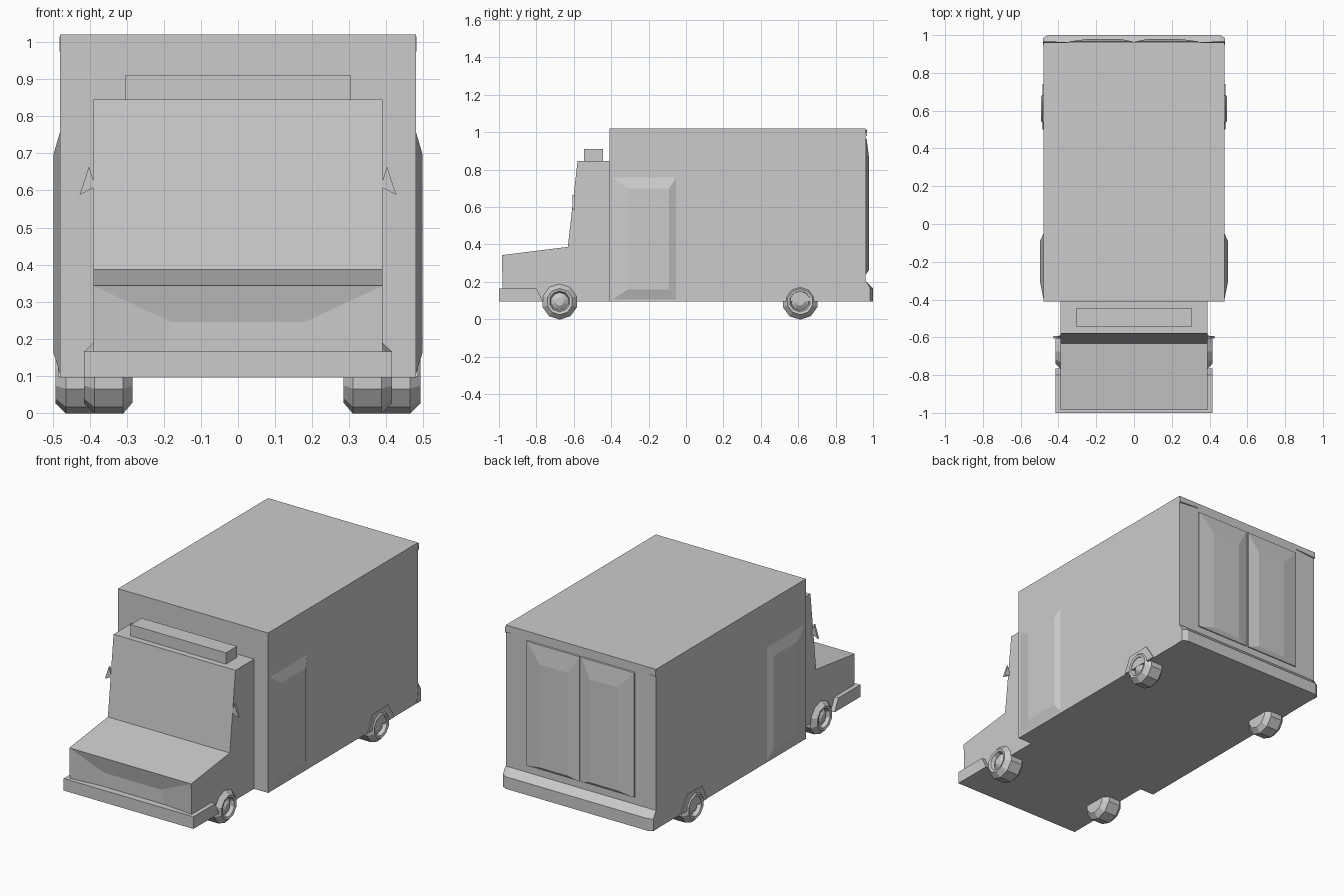
import bpy, bmesh
from math import pi, cos, sin
from mathutils import Vector

if "Cube" in bpy.data.objects:
    bpy.data.objects.remove(bpy.data.objects["Cube"])


def finish(name, bm):
    bmesh.ops.recalc_face_normals(bm, faces=bm.faces[:])
    me = bpy.data.meshes.new(name)
    bm.to_mesh(me)
    bm.free()
    ob = bpy.data.objects.new(name, me)
    bpy.context.collection.objects.link(ob)
    return ob


def loft(name, rings):
    """Skin a list of closed rings and cap both ends."""
    bm = bmesh.new()
    rs = [[bm.verts.new(p) for p in r] for r in rings]
    n = len(rs[0])
    for a, b in zip(rs, rs[1:]):
        for i in range(n):
            j = (i + 1) % n
            bm.faces.new((a[i], a[j], b[j], b[i]))
    bm.faces.new(rs[0])
    bm.faces.new(rs[-1])
    return finish(name, bm)


def extrude_x(name, yz, x0, x1):
    return loft(name, [[(x, y, z) for y, z in yz] for x in (x0, x1)])


def box(name, x0, x1, y0, y1, z0, z1):
    return extrude_x(name, [(y0, z0), (y1, z0), (y1, z1), (y0, z1)], x0, x1)


def rect(u0, u1, v0, v1):
    return [(u0, v0), (u1, v0), (u1, v1), (u0, v1)]


# Cargo box
box("cargo_box", -0.48, 0.48, -0.41, 0.96, 0.095, 1.02)

# Cab, with a shallow grille recess in the nose
cab = extrude_x("cab", [(-0.978, 0.095), (-0.985, 0.343), (-0.632, 0.387),
                        (-0.58, 0.845), (-0.40, 0.845), (-0.40, 0.095)], -0.39, 0.39)
bm = bmesh.new()
bm.from_mesh(cab.data)
nose = min(bm.faces, key=lambda f: f.calc_center_median().y)
bmesh.ops.inset_region(bm, faces=[nose], thickness=0.06)
for v in nose.verts:
    side = 1 if v.co.x > 0 else -1
    top = v.co.z > 0.2
    v.co = (side * (0.18 if top else 0.21), -0.962, 0.245 if top else 0.14)
bm.to_mesh(cab.data)
bm.free()

# Bumpers
extrude_x("front_bumper", [(-1, 0.095), (-0.765, 0.095), (-0.80, 0.165), (-1, 0.165)],
          -0.415, 0.415)
loft("rear_bumper", [[(x, 0.95, 0.095), (x, y, 0.095), (x, y, 0.165), (x, 0.962, 0.205)]
                     for x, y in ((-0.482, 0.985), (-0.455, 1), (0.455, 1), (0.482, 0.985))])

# Roof light bar
box("light_bar", -0.305, 0.305, -0.545, -0.445, 0.84, 0.91)

# Rear doors and top trim
for s, side in ((-1, "right"), (1, "left")):
    loft("rear_door_" + side, [
        [(s * u, 0.955, v) for u, v in rect(0.006, 0.345, 0.245, 0.97)],
        [(s * u, 0.966, v) for u, v in rect(0.006, 0.345, 0.245, 0.965)],
        [(s * u, 0.979, v) for u, v in rect(0.07, 0.25, 0.265, 0.86)]])
    loft("rear_top_corner_" + side, [
        [(s * 0.482, 0.95, 0.975), (s * 0.482, 0.967, 0.98), (s * 0.482, 0.967, 1.015)],
        [(s * 0.35, 0.95, 0.985), (s * 0.35, 0.963, 0.99), (s * 0.35, 0.963, 1.015)]])

# Side doors, mirrors, rear fenders and wheels
for s, side in ((-1, "left"), (1, "right")):
    loft("side_door_" + side, [
        [(s * 0.478, u, v) for u, v in rect(-0.405, -0.048, 0.098, 0.765)],
        [(s * 0.497, u, v) for u, v in rect(-0.31, -0.09, 0.16, 0.70)]])

    loft("mirror_" + side, [
        [(s * 0.385, y, 0.61), (s * 0.427, y, 0.588), (s * 0.402, y, 0.665)]
        for y in (-0.606, -0.594)])

    extrude_x("rear_fender_" + side,
              [(0.50, 0.097), (0.54, 0.185), (0.68, 0.19), (0.74, 0.097)],
              s * 0.46, s * 0.485)

    for end, y, inner, outer in (("front", -0.675, 0.285, 0.415),
                                 ("rear", 0.61, 0.365, 0.492)):
        # offset across the tread, radius: tyre shell, sunken rim, raised hub
        profile = [(inner, 0.068), (inner + 0.025, 0.097), (outer - 0.028, 0.097),
                   (outer, 0.07), (outer - 0.004, 0.056), (outer - 0.025, 0.048),
                   (outer - 0.008, 0.022)]
        loft(f"{end}_wheel_{side}", [
            [(s * x, y + r * cos(pi * (2 * i + 1) / 10), 0.095 + r * sin(pi * (2 * i + 1) / 10))
             for i in range(10)] for x, r in profile])
